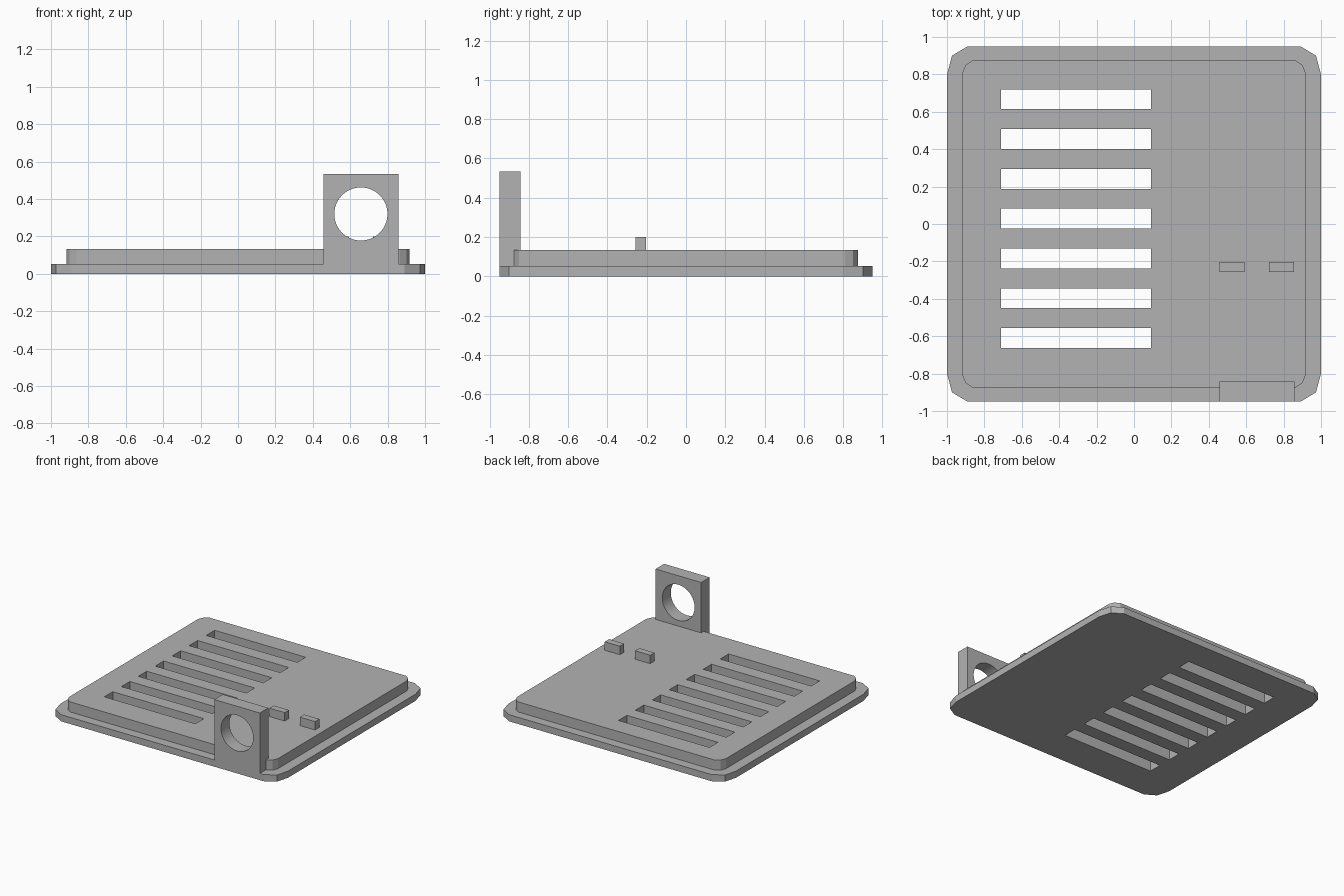
import bpy
import bmesh
import math
from mathutils import Matrix, Vector

cube = bpy.data.objects.get("Cube")
if cube:
    bpy.data.objects.remove(cube, do_unlink=True)

grey = bpy.data.materials.new("plain grey")
grey.use_nodes = True
colour = (0.45, 0.45, 0.45, 1)
grey.diffuse_color = colour
grey.node_tree.nodes["Principled BSDF"].inputs["Base Color"].default_value = colour


def finish(name, bm):
    bmesh.ops.recalc_face_normals(bm, faces=bm.faces[:])
    mesh = bpy.data.meshes.new(name)
    bm.to_mesh(mesh)
    bm.free()
    mesh.materials.append(grey)
    obj = bpy.data.objects.new(name, mesh)
    bpy.context.collection.objects.link(obj)
    return obj


def add_box(bm, low, high):
    low, high = Vector(low), Vector(high)
    matrix = Matrix.Translation((low + high) / 2) @ Matrix.Diagonal((*(high - low), 1))
    bmesh.ops.create_cube(bm, size=1, matrix=matrix)


def box(name, low, high):
    bm = bmesh.new()
    add_box(bm, low, high)
    return finish(name, bm)


def plate(name, corner, z0, z1):
    """Extrude a symmetric outline given by its +x +y corner points."""
    outline = []
    for sx, sy in ((1, 1), (-1, 1), (-1, -1), (1, -1)):
        points = corner if sx * sy > 0 else corner[::-1]
        outline += [(sx * x, sy * y, z0) for x, y in points]
    bm = bmesh.new()
    face = bm.faces.new([bm.verts.new(p) for p in outline])
    grown = bmesh.ops.extrude_face_region(bm, geom=[face])["geom"]
    verts = [v for v in grown if isinstance(v, bmesh.types.BMVert)]
    bmesh.ops.translate(bm, verts=verts, vec=(0, 0, z1 - z0))
    return finish(name, bm)


def combine(target, other, operation):
    """Apply a boolean and discard the helper object."""
    mod = target.modifiers.new("join", "BOOLEAN")
    mod.operation = operation
    mod.solver = "EXACT"
    mod.object = other
    graph = bpy.context.evaluated_depsgraph_get()
    mesh = bpy.data.meshes.new_from_object(target.evaluated_get(graph))
    target.modifiers.clear()
    target.data = mesh
    bpy.data.objects.remove(other, do_unlink=True)


# Flange with the raised panel on top
cover = plate("vented_cover", [(1, 0.8), (0.973, 0.9), (0.89, 0.95)], 0, 0.053)
panel = plate("raised_panel", [(0.917, 0.81), (0.9, 0.85), (0.863, 0.875)], 0.03, 0.133)
combine(cover, panel, "UNION")

# Upright bracket on the front edge
combine(cover, box("bracket", (0.457, -0.95, 0.02), (0.857, -0.843, 0.533)), "UNION")

# Two small tabs
for x in (0.457, 0.723):
    combine(cover, box("tab", (x, -0.257, 0.1), (x + 0.133, -0.203, 0.2)), "UNION")

# Row of vent slots
bm = bmesh.new()
for i in range(7):
    y = 0.667 - i * 0.2128
    add_box(bm, (-0.71, y - 0.053, -0.2), (0.09, y + 0.053, 0.4))
combine(cover, finish("slot_cutter", bm), "DIFFERENCE")

# Round hole through the bracket
bm = bmesh.new()
place = Matrix.Translation((0.657, -0.9, 0.32)) @ Matrix.Rotation(math.pi / 2, 4, "X")
bmesh.ops.create_cone(bm, cap_ends=True, segments=64, radius1=0.142, radius2=0.142,
                      depth=0.4, matrix=place)
combine(cover, finish("hole_cutter", bm), "DIFFERENCE")
